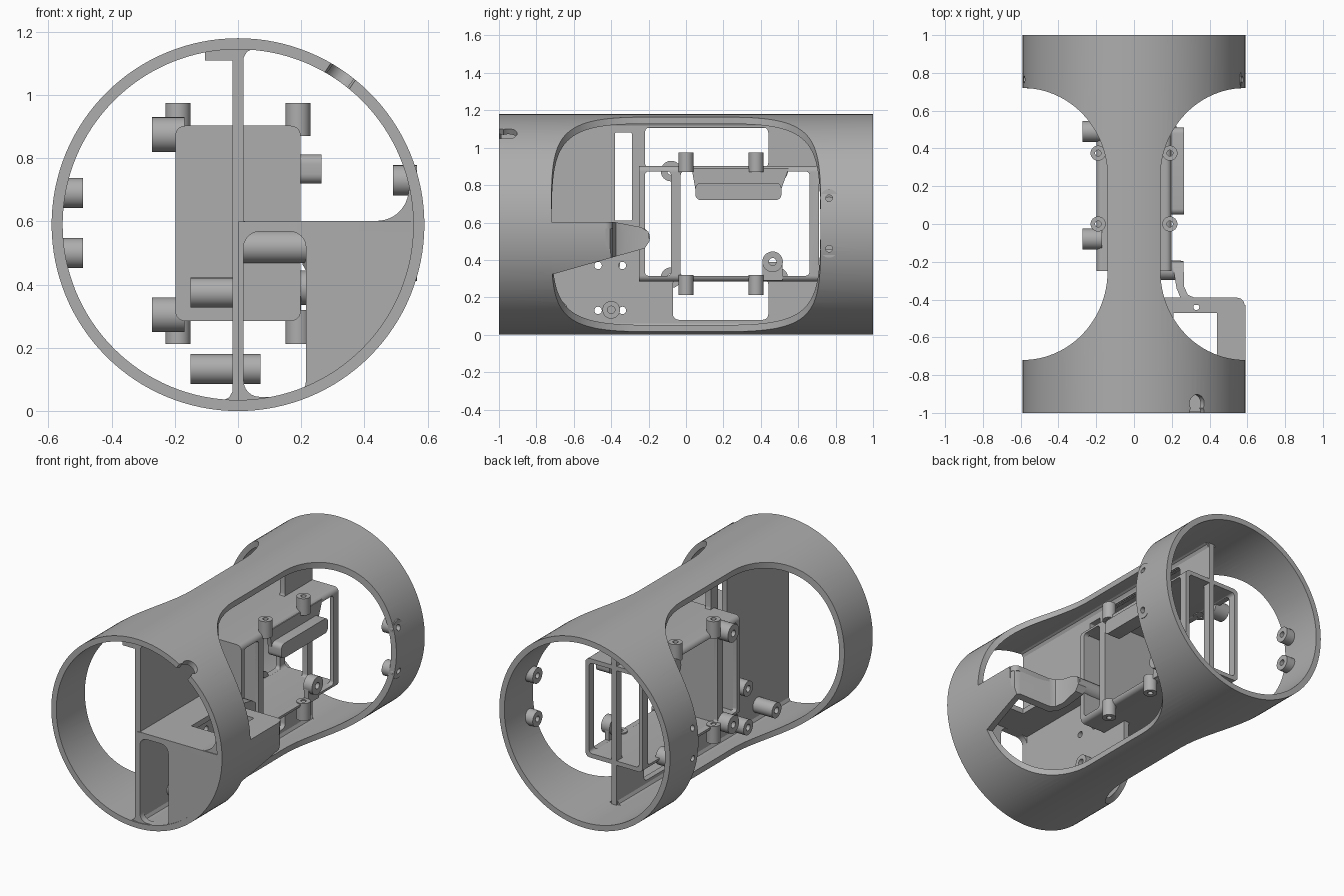
import bpy, bmesh, math
from mathutils import Vector

old = bpy.data.objects.get("Cube")
if old:
    bpy.data.objects.remove(old)

grey = bpy.data.materials.new("plain grey")
grey.use_nodes = True
COLOUR = (0.42, 0.42, 0.42, 1)
grey.diffuse_color = COLOUR
grey.node_tree.nodes["Principled BSDF"].inputs["Base Color"].default_value = COLOUR

R, WALL, MID = 0.59, 0.035, 0.59
parts = []


def prism(name, pts, axis, lo, hi):
    """Extrude a 2D outline along an axis (x: y,z  y: x,z  z: x,y)."""
    place = {"x": lambda a, b, h: (h, a, b),
             "y": lambda a, b, h: (a, h, b),
             "z": lambda a, b, h: (a, b, h)}[axis]
    bm = bmesh.new()
    bottom = [bm.verts.new(place(a, b, lo)) for a, b in pts]
    top = [bm.verts.new(place(a, b, hi)) for a, b in pts]
    bm.faces.new(bottom)
    bm.faces.new(top)
    n = len(pts)
    for i in range(n):
        j = (i + 1) % n
        bm.faces.new((bottom[i], bottom[j], top[j], top[i]))
    bmesh.ops.recalc_face_normals(bm, faces=bm.faces)
    me = bpy.data.meshes.new(name)
    bm.to_mesh(me)
    bm.free()
    me.materials.append(grey)
    ob = bpy.data.objects.new(name, me)
    bpy.context.collection.objects.link(ob)
    parts.append(ob)
    return ob


def circle(a, b, r, n=32):
    return [(a + r * math.cos(math.tau * i / n), b + r * math.sin(math.tau * i / n)) for i in range(n)]


def rect(a0, a1, b0, b1, r=0.0):
    if not r:
        return [(a0, b0), (a1, b0), (a1, b1), (a0, b1)]
    pts = []
    for k, (a, b) in enumerate([(a1 - r, b1 - r), (a0 + r, b1 - r), (a0 + r, b0 + r), (a1 - r, b0 + r)]):
        for i in range(7):
            t = math.pi / 2 * (k + i / 6)
            pts.append((a + r * math.cos(t), b + r * math.sin(t)))
    return pts


def combine(ob, *tools, op="DIFFERENCE"):
    """Apply booleans and discard the tools."""
    for tool in tools:
        mod = ob.modifiers.new("cut", "BOOLEAN")
        mod.operation, mod.object, mod.solver = op, tool, "EXACT"
        deps = bpy.context.evaluated_depsgraph_get()
        me = bpy.data.meshes.new_from_object(ob.evaluated_get(deps))
        ob.modifiers.clear()
        ob.data = me
        parts.remove(tool)
        bpy.data.objects.remove(tool)
    return ob


def disc(lo, hi, r=R):
    return prism("disc", circle(0, MID, r, 128), "y", lo, hi)


def boss(name, axis, a, b, lo, hi, r=0.05, hole=0.02):
    ob = prism(name, circle(a, b, r), axis, lo, hi)
    return combine(ob, prism("bore", circle(a, b, hole, 20), axis, lo - 0.01, hi + 0.01))


def tube(name, lo, hi):
    ob = disc(lo, hi)
    ob.name = name
    return combine(ob, disc(lo - 0.1, hi + 0.1, R - WALL))


# Outer tube with a large scooped opening on each side
shell = tube("outer_tube", -1, 1)
arc = [math.pi / 2 * i / 24 for i in range(25)]
front_arc = [(0.59 - 0.45 * math.cos(t), -0.25 - 0.47 * math.sin(t)) for t in arc]
scoop = [(0.7, 0.72)] + [(x, -y) for x, y in reversed(front_arc)] + front_arc + [(0.7, -0.72)]
for s in (1, -1):
    combine(shell, prism("scoop", [(s * x, y) for x, y in scoop], "z", -0.1, 1.3))

# Access notch in the front rim and screw holes near the back rim
for y in (-0.95, -1.0):
    notch = prism("notch", circle(0, y, 0.047), "z", 0.45, 0.7)
    notch.rotation_euler.y = math.atan2(0.33, 0.48)
    notch.location.z = MID
    bpy.context.view_layer.update()
    combine(shell, notch)
for s, heights in ((1, (0.46, 0.73)), (-1, (0.5, 0.69))):
    for z in heights:
        lo, hi = sorted((s * 0.5, s * 0.7))
        combine(shell, prism("hole", circle(0.765, z, 0.018, 16), "x", lo, hi))
        lo, hi = sorted((s * 0.49, s * 0.567))
        boss("rim_boss", "x", 0.765, z, lo, hi, 0.048, 0.018)

# Central upright web with windows and screw holes
web = prism("central_web", rect(-0.99, 0.71, 0, 1.2), "x", -0.018, 0.018)
combine(web, disc(-1.1, 1.1, 0.575), op="INTERSECT")
for a in ((-0.38, -0.29, 0.61, 1.08, 0.005), (-0.22, 0.44, 0.89, 1.11, 0.03),
          (-0.22, 0.66, 0.31, 0.88, 0.02), (-0.07, 0.44, 0.08, 0.3, 0.03)):
    combine(web, prism("window", rect(*a), "x", -0.1, 0.1))
for y in (-0.47, -0.34):
    for z in (0.13, 0.37):
        combine(web, prism("hole", circle(y, z, 0.02, 20), "x", -0.1, 0.1))

# Small corner gussets where the web meets the tube
for s in (1, -1):
    for z, d in ((0.03, 1), (1.15, -1)):
        tri = [(s * 0.01, z), (s * 0.055, z), (s * 0.028, z + d * 0.013), (s * 0.01, z + d * 0.045)]
        prism("web_gusset", tri, "y", -0.99, 0.7)

# Inner box, open at the back and windowed on its sides
box = prism("inner_box", rect(-0.198, 0.198, 0.285, 0.903, 0.03), "y", -0.25, 0.71)
combine(box, prism("hollow", rect(-0.172, 0.172, 0.312, 0.876, 0.02), "y", -0.222, 0.9))
for y0, y1 in ((-0.22, -0.08), (-0.03, 0.66)):
    combine(box, prism("window", rect(y0, y1, 0.315, 0.873, 0.02), "x", -0.4, 0.4))
prism("box_divider", rect(-0.19, 0.19, 0.3, 0.89), "y", -0.08, -0.03)

# Standoffs above, below and beside the box
for x in (-0.19, 0.19):
    for y in (0, 0.375):
        boss("top_standoff", "z", x, y, 0.87, 0.975, 0.04, 0.016)
        boss("bottom_standoff", "z", x, y, 0.212, 0.32, 0.04, 0.016)
for y in (-0.08, 0.49):
    for z in (0.875, 0.305):
        boss("side_standoff", "x", y, z, -0.272, -0.17, 0.055)

# Padded bar and mounting ear on the left side
prism("side_bar", rect(0.05, 0.51, 0.72, 0.812, 0.03), "x", 0.172, 0.265)
prism("bar_hanger", [(0.05, 0.78), (0.51, 0.78), (0.55, 0.89), (0.03, 0.89)], "x", 0.172, 0.198)
prism("ear", rect(0.41, 0.515, 0.29, 0.39), "x", 0.17, 0.2)
boss("ear_boss", "x", 0.463, 0.39, 0.165, 0.225, 0.055)

# Bosses through the lower web
for y in (-0.68, -0.4):
    boss("web_boss", "x", y, 0.133, -0.15, 0.072, 0.047)
boss("upper_web_boss", "x", -0.4, 0.375, -0.15, 0, 0.047)

# Left shelf with its window and screw hole
shelf = prism("shelf", rect(0, 0.585, -0.995, -0.39, 0.04), "z", 0.568, 0.602)
combine(shelf, prism("window", rect(0.21, 0.44, -0.76, -0.47), "z", 0.5, 0.7),
        prism("hole", circle(0.33, -0.44, 0.016, 16), "z", 0.5, 0.7))
fillet = prism("shelf_fillet", rect(0.44, 0.58, 0.6, 0.7), "y", -0.99, -0.74)
combine(fillet, prism("round", circle(0.44, 0.702, 0.1, 48), "y", -1.1, -0.5))
combine(fillet, disc(-1.1, 1.1, 0.57), op="INTERSECT")

# Lower left front panel with a tall opening beside the web
panel = prism("front_panel", rect(0, 0.6, 0, 0.6), "y", -0.995, -0.955)
combine(panel, disc(-1.1, 1.1, 0.58), op="INTERSECT")
combine(panel, prism("opening", rect(0.018, 0.215, 0.045, 0.568, 0.05), "y", -1.1, -0.5))

# Curved arm that carries the side boss
side = [(-0.76, 0.602), (-0.38, 0.602), (-0.24, 0.575), (-0.2, 0.55),
        (-0.195, 0.5), (-0.22, 0.462), (-0.76, 0.31)]
skin = tube("arm_skin", -0.76, -0.43)
combine(skin, prism("arm_side", side, "x", 0.1, 0.7), op="INTERSECT")
outer = [(0.262, -0.19), (0.265, -0.33), (0.285, -0.375), (0.32, -0.39), (0.54, -0.39), (0.575, -0.405), (0.587, -0.44)]
inner = [(0.55, -0.44), (0.53, -0.428), (0.3, -0.428), (0.25, -0.4), (0.225, -0.34), (0.2, -0.19)]
arm = prism("arm_ribbon", outer + inner, "z", 0.2, 0.7)
combine(arm, prism("arm_side", side, "x", 0.1, 0.7), disc(-1.1, 1.1, 0.59), op="INTERSECT")
boss("arm_boss", "x", -0.245, 0.52, 0, 0.25, 0.052, 0.025)

# Locating tab under the top of the front rim
prism("rim_tab", rect(-0.105, -0.01, 1.11, 1.155), "y", -0.99, -0.9)

# Smooth round surfaces, keep edges crisp
bpy.ops.object.select_all(action="DESELECT")
for ob in parts:
    ob.select_set(True)
bpy.context.view_layer.objects.active = shell
bpy.ops.object.shade_smooth_by_angle(angle=math.radians(30))
